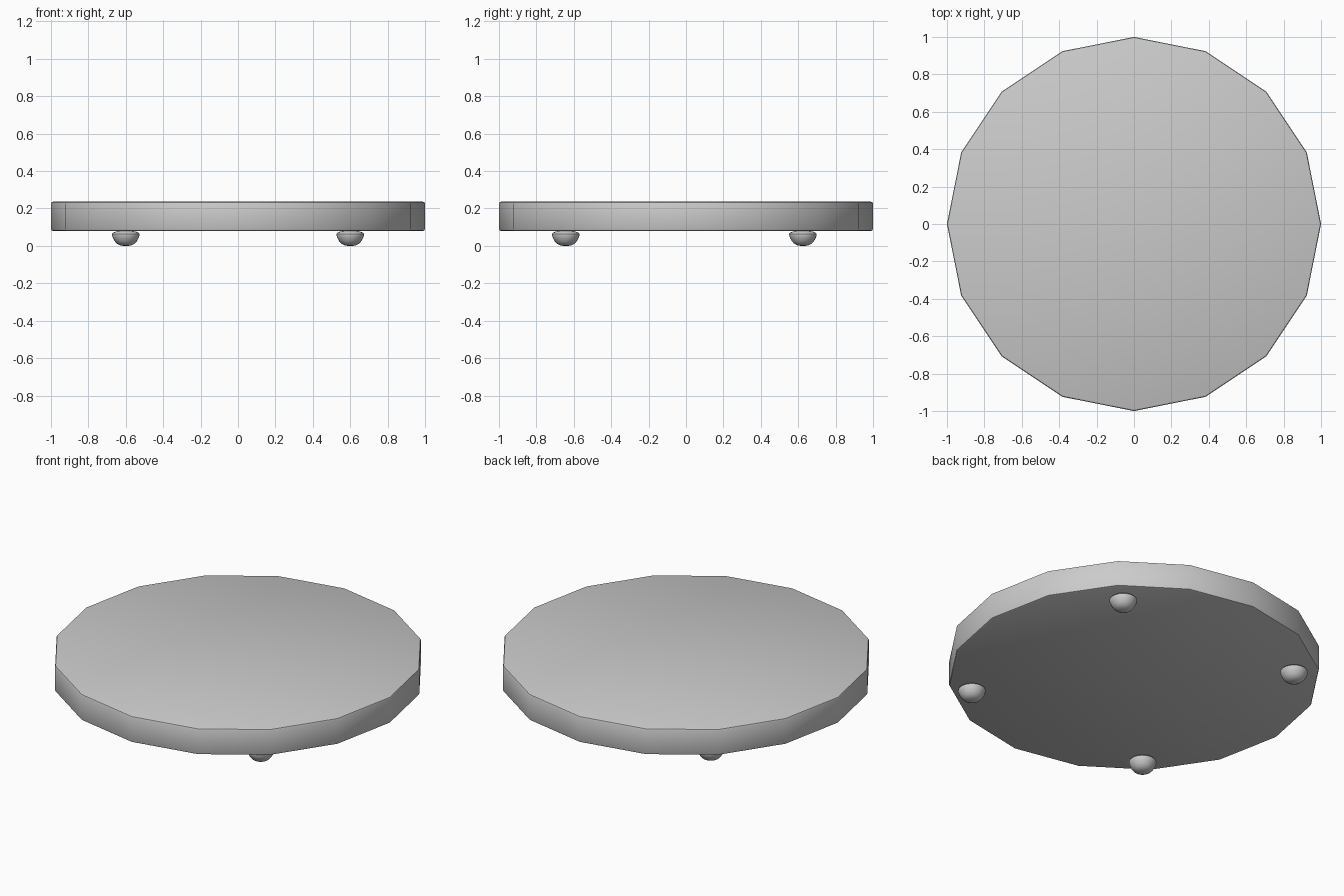
import bpy
import bmesh
from math import radians, cos, sin, tau

if "Cube" in bpy.data.objects:
    bpy.data.objects.remove(bpy.data.objects["Cube"])


def lathe(name, profile, sides, location=(0, 0, 0)):
    """Closed solid of revolution; profile runs bottom to top as (radius, z)."""
    bm = bmesh.new()
    rings = []
    for r, z in profile:
        rings.append([bm.verts.new((r * cos(tau * i / sides), r * sin(tau * i / sides), z))
                      for i in range(sides)])
    for a, b in zip(rings, rings[1:]):
        for i in range(sides):
            j = (i + 1) % sides
            bm.faces.new((a[i], a[j], b[j], b[i]))
    bm.faces.new(rings[0][::-1])
    bm.faces.new(rings[-1])
    mesh = bpy.data.meshes.new(name)
    bm.to_mesh(mesh)
    bm.free()
    obj = bpy.data.objects.new(name, mesh)
    bpy.context.collection.objects.link(obj)
    obj.location = location
    bpy.ops.object.select_all(action='DESELECT')
    obj.select_set(True)
    bpy.context.view_layer.objects.active = obj
    bpy.ops.object.shade_smooth_by_angle(angle=radians(35))
    return obj


# Sixteen-sided board with slightly eased top and bottom rims
lathe("round_board",
      [(0.99, 0.08), (0.997, 0.083), (1.0, 0.09),
       (1.0, 0.226), (0.997, 0.233), (0.99, 0.236)], 16)

# Four rounded button feet
foot_profile = [(0.012, 0.0), (0.03, 0.003), (0.047, 0.012), (0.059, 0.025),
                (0.068, 0.041), (0.074, 0.057), (0.074, 0.064),
                (0.068, 0.071), (0.055, 0.076), (0.035, 0.08)]
for side, x in (("left", -0.6), ("right", 0.6)):
    for end, y in (("front", -0.643), ("back", 0.625)):
        lathe(f"foot_{end}_{side}", foot_profile, 24, (x, y, 0))
